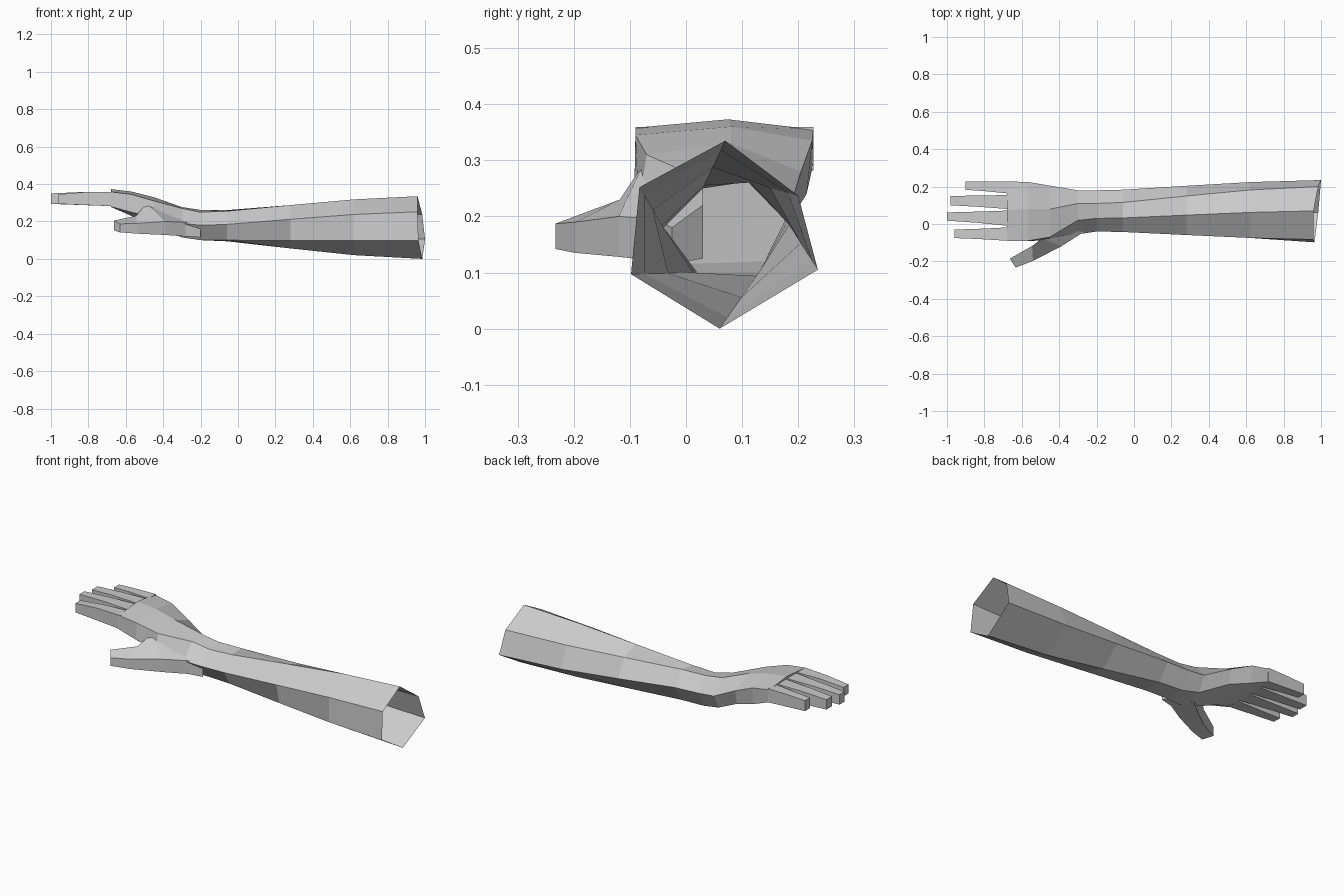
import bpy, bmesh
from mathutils import Vector


def loft(name, rings, cap_start=True, cap_end=True):
    """Skin a list of equal-sized point rings into a flat-shaded mesh."""
    bm = bmesh.new()
    rows = [[bm.verts.new(p) for p in ring] for ring in rings]
    n = len(rows[0])
    for a, b in zip(rows, rows[1:]):
        for i in range(n):
            j = (i + 1) % n
            bm.faces.new((a[i], a[j], b[j], b[i]))
    if cap_start:
        bm.faces.new(rows[0][::-1])
    if cap_end:
        bm.faces.new(rows[-1])
    bmesh.ops.recalc_face_normals(bm, faces=bm.faces)
    mesh = bpy.data.meshes.new(name)
    bm.to_mesh(mesh)
    bm.free()
    obj = bpy.data.objects.new(name, mesh)
    bpy.context.collection.objects.link(obj)
    return obj


def section(x, yz):
    return [Vector((x, y, z)) for y, z in yz]


# Forearm: open slanted hexagon at the elbow, twisting into the wrist
elbow = [Vector(p) for p in (
    (0.96, 0.07, 0.335), (0.985, 0.20, 0.237), (1.0, 0.235, 0.105),
    (0.985, 0.06, 0.0), (0.965, -0.098, 0.097), (0.96, -0.083, 0.252))]
wrist_yz = [(0.03, 0.25), (0.11, 0.262), (0.18, 0.19),
            (0.13, 0.10), (0.02, 0.10), (-0.04, 0.18)]
rings = [elbow]
for x, t in ((0.62, 0.2), (0.28, 0.56), (-0.06, 0.94)):
    ring = [e.lerp(Vector((0, y, z)), t) for e, (y, z) in zip(elbow, wrist_yz)]
    for p in ring:
        p.x = x
    rings.append(ring)
rings.append(section(-0.2, wrist_yz))

# Palm: same six strips, widening and flattening towards the knuckles
rings += [
    section(-0.30, [(0.02, 0.27), (0.11, 0.277), (0.18, 0.20),
                    (0.14, 0.12), (-0.01, 0.115), (-0.055, 0.19)]),
    section(-0.45, [(-0.07, 0.31), (0.08, 0.33), (0.205, 0.28),
                    (0.19, 0.20), (-0.02, 0.17), (-0.085, 0.22)]),
    section(-0.57, [(-0.09, 0.345), (0.08, 0.36), (0.225, 0.335),
                    (0.215, 0.24), (-0.04, 0.23), (-0.092, 0.25)]),
    section(-0.68, [(-0.09, 0.358), (0.075, 0.373), (0.227, 0.355),
                    (0.225, 0.285), (-0.05, 0.278), (-0.09, 0.28)]),
]
loft("forearm_and_palm", rings, cap_start=False)

# Fingers: tapered square bars (root y range, tip y range, tip x, tip top z)
fingers = {
    "index_finger": (-0.09, -0.018, -0.075, -0.03, -0.96, 0.345),
    "middle_finger": (-0.01, 0.072, 0.018, 0.062, -1.0, 0.35),
    "ring_finger": (0.08, 0.155, 0.10, 0.15, -0.98, 0.35),
    "little_finger": (0.163, 0.227, 0.183, 0.227, -0.90, 0.352),
}
for name, (r0, r1, t0, t1, tip, top) in fingers.items():
    mid = (tip - 0.68) / 2
    bars = []
    for x, k, hi, lo in ((-0.67, 0, 0.359, 0.282), (mid, 0.6, 0.357, 0.288),
                         (tip, 1, top, 0.294)):
        a, b = r0 + (t0 - r0) * k, r1 + (t1 - r1) * k
        bars.append(section(x, [(a, hi), (b, hi), (b, lo), (a, lo)]))
    loft(name, bars)

# Thumb: bar angled away from the palm (outer xy, inner xy, outer top, inner top, bottom)
stations = [
    (-0.20, -0.025, -0.25, 0.03, 0.18, 0.22, 0.115),
    (-0.28, -0.05, -0.36, 0.03, 0.195, 0.26, 0.12),
    (-0.39, -0.12, -0.49, -0.075, 0.20, 0.295, 0.128),
    (-0.54, -0.197, -0.545, -0.118, 0.19, 0.23, 0.135),
    (-0.632, -0.233, -0.664, -0.185, 0.187, 0.205, 0.142),
]
loft("thumb", [[(ox, oy, oz), (ix, iy, iz), (ix, iy, lo + 0.01), (ox, oy, lo)]
               for ox, oy, ix, iy, oz, iz, lo in stations])
